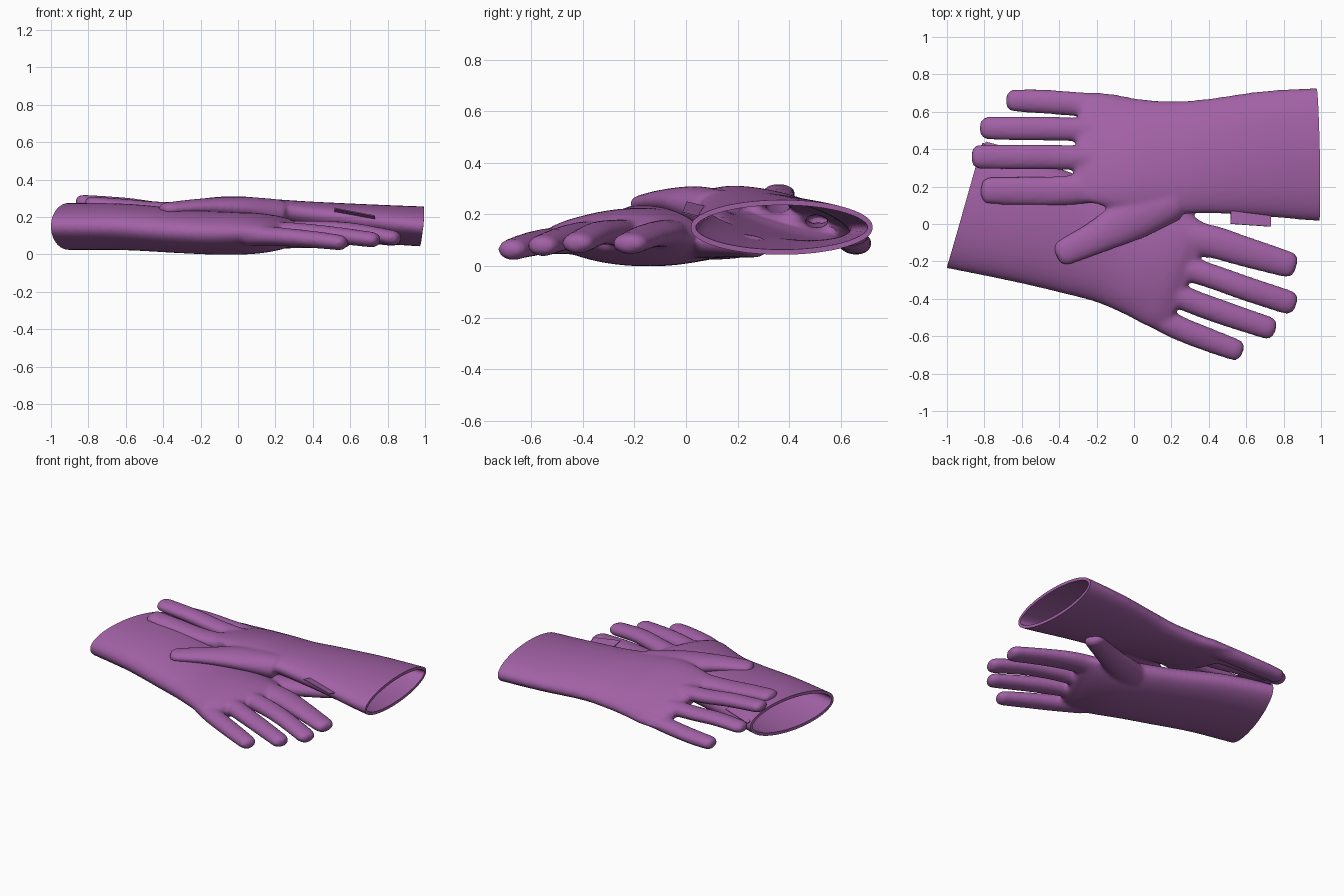
import bpy, bmesh, math
from mathutils import Vector

if "Cube" in bpy.data.objects:
    bpy.data.objects.remove(bpy.data.objects["Cube"])

purple = bpy.data.materials.new("purple_rubber")
purple.diffuse_color = (0.36, 0.12, 0.38, 1)
purple.use_nodes = True
purple.node_tree.nodes["Principled BSDF"].inputs["Base Color"].default_value = purple.diffuse_color


def spline(rows, steps=6):
    """Catmull-Rom through rows of (x, y, z, half width, half height, tilt)."""
    out = []
    n = len(rows)
    for i in range(n - 1):
        a, b, c, d = (rows[max(0, min(n - 1, i + k))] for k in (-1, 0, 1, 2))
        for s in range(steps):
            t = s / steps
            out.append([q + .5 * t * (r - p + t * (2*p - 5*q + 4*r - e + t * (3*(q - r) + e - p)))
                        for p, q, r, e in zip(a, b, c, d)])
    return out + [list(rows[-1])]


def loft(bm, rows, tip, sides=32):
    """Elliptical tube along the rows, ending in a rounded tip."""
    rows = [tuple(r) + (0,) * (6 - len(r)) for r in rows]
    path = spline(rows)
    dirs = []
    for i in range(len(path)):
        p, q = path[max(i - 1, 0)], path[min(i + 1, len(path) - 1)]
        dirs.append((Vector(q[:3]) - Vector(p[:3])).normalized())
    end, d = path[-1], dirs[-1]
    for k in range(1, 6):
        a = k / 5 * math.radians(80)
        s = math.cos(a) ** 0.6
        c = Vector(end[:3]) + d * tip * math.sin(a)
        path.append([*c, end[3] * s, end[4] * s, end[5]])
        dirs.append(d)
    rings = []
    for (x, y, z, w, h, tilt), d in zip(path, dirs):
        side = Vector((-d.y, d.x, 0)).normalized()
        side = (side + Vector((0, 0, tilt))).normalized()
        up = d.cross(side).normalized()
        rings.append([bm.verts.new(Vector((x, y, z)) + side * w * math.cos(t) + up * h * math.sin(t))
                      for t in (2 * math.pi * j / sides for j in range(sides))])
    for r0, r1 in zip(rings, rings[1:]):
        for j in range(sides):
            k = (j + 1) % sides
            bm.faces.new((r0[j], r0[k], r1[k], r1[j]))
    bm.faces.new(rings[0][::-1])
    bm.faces.new(rings[-1])


def apply_mod(ob, kind, **props):
    m = ob.modifiers.new(kind, kind)
    for k, v in props.items():
        setattr(m, k, v)
    bpy.ops.object.modifier_apply(modifier=m.name)


def glove(name, body, fingers, cut_point, cut_normal):
    bm = bmesh.new()
    loft(bm, body, 0.03, 48)
    for f in fingers:
        loft(bm, f, 0.05)
    bmesh.ops.recalc_face_normals(bm, faces=bm.faces)
    me = bpy.data.meshes.new(name)
    bm.to_mesh(me)
    bm.free()
    ob = bpy.data.objects.new(name, me)
    bpy.context.collection.objects.link(ob)
    bpy.context.view_layer.objects.active = ob
    ob.select_set(True)
    # Fuse hand and fingers into one skin
    apply_mod(ob, 'REMESH', mode='VOXEL', voxel_size=0.013)
    apply_mod(ob, 'SMOOTH', factor=0.5, iterations=8)
    # Open the cuff
    bm = bmesh.new()
    bm.from_mesh(ob.data)
    bmesh.ops.bisect_plane(bm, geom=bm.verts[:] + bm.edges[:] + bm.faces[:], dist=1e-5,
                           plane_co=cut_point, plane_no=cut_normal, clear_outer=True)
    bm.to_mesh(ob.data)
    bm.free()
    # Rubber wall thickness
    apply_mod(ob, 'SOLIDIFY', thickness=0.02, offset=-1)
    ob.data.materials.clear()
    ob.data.materials.append(purple)
    bpy.ops.object.shade_smooth_by_angle(angle=math.radians(50))
    ob.select_set(False)


def tag(name, loc, rot):
    bpy.ops.mesh.primitive_cube_add(size=1, location=loc, rotation=rot)
    ob = bpy.context.object
    ob.name = name
    ob.scale = (0.22, 0.10, 0.006)
    ob.data.materials.append(purple)
    ob.select_set(False)


# Upper glove: cuff at +x, fingers toward -x, draped over the lower one
upper_body = [(1.08, .372, .148, .357, .106, 0), (.985, .372, .15, .357, .107, 0),
              (.7, .375, .165, .337, .102, .05), (.4, .362, .18, .309, .096, .12),
              (.2, .355, .187, .308, .092, .2), (0, .37, .193, .31, .09, .27),
              (-.18, .405, .185, .308, .074, .28), (-.28, .415, .185, .30, .05, .27)]
upper_fingers = [
    [(-.12, .20, .235, .08, .055), (-.4, .178, .238, .08, .044), (-.6, .176, .255, .078, .042), (-.77, .178, .27, .073, .04)],
    [(-.12, .35, .215, .065, .05), (-.4, .357, .235, .068, .044), (-.6, .358, .262, .068, .042), (-.82, .36, .28, .066, .039)],
    [(-.12, .5, .17, .065, .05), (-.4, .508, .175, .065, .044), (-.6, .51, .185, .065, .042), (-.775, .513, .18, .062, .039)],
    [(-.1, .61, .125, .07, .05), (-.3, .64, .105, .066, .046), (-.5, .655, .09, .065, .044), (-.635, .66, .085, .06, .042)],
    [(.22, .12, .215, .10, .08), (0, .035, .245, .12, .065), (-.2, -.07, .252, .09, .047), (-.37, -.15, .242, .073, .038)]]
glove("upper_glove", upper_body, upper_fingers, (.983, .372, .15), (1, .02, -.1))

# Lower glove: cuff at -x, fingers toward +x, lying flat
lower_body = [(-1.0, .125, .15, .355, .124), (-.905, .10, .15, .35, .125), (-.6, .02, .147, .332, .124),
              (-.3, -.07, .125, .312, .118), (-.1, -.13, .114, .306, .115), (.08, -.2, .113, .312, .11),
              (.2, -.255, .115, .318, .09), (.27, -.285, .112, .308, .06)]
lower_fingers = [
    [(.15, -.05, .12, .09, .065), (.4, -.09, .125, .088, .053), (.6, -.15, .115, .082, .046), (.82, -.215, .088, .072, .042)],
    [(.15, -.2, .12, .065, .06), (.4, -.275, .13, .066, .051), (.6, -.345, .125, .067, .046), (.82, -.417, .09, .066, .042)],
    [(.1, -.32, .12, .065, .06), (.3, -.41, .12, .066, .051), (.5, -.483, .105, .066, .046), (.71, -.553, .08, .062, .042)],
    [(.05, -.45, .10, .07, .055), (.22, -.547, .095, .066, .05), (.4, -.62, .08, .064, .046), (.535, -.67, .065, .06, .042)],
    [(-.1, -.02, .11, .11, .08), (.12, .06, .10, .105, .07), (.36, .165, .085, .08, .052), (.55, .26, .075, .066, .043)]]
glove("lower_glove", lower_body, lower_fingers, (-.905, .10, .15), (-.96, .272, 0))

# Thin label tags sewn at the thumb side of each cuff
tag("upper_cuff_tag", (.625, .042, .215), (-.25, .19, -.07))
tag("lower_cuff_tag", (-.70, .365, .2), (-.25, -.1, -.26))
